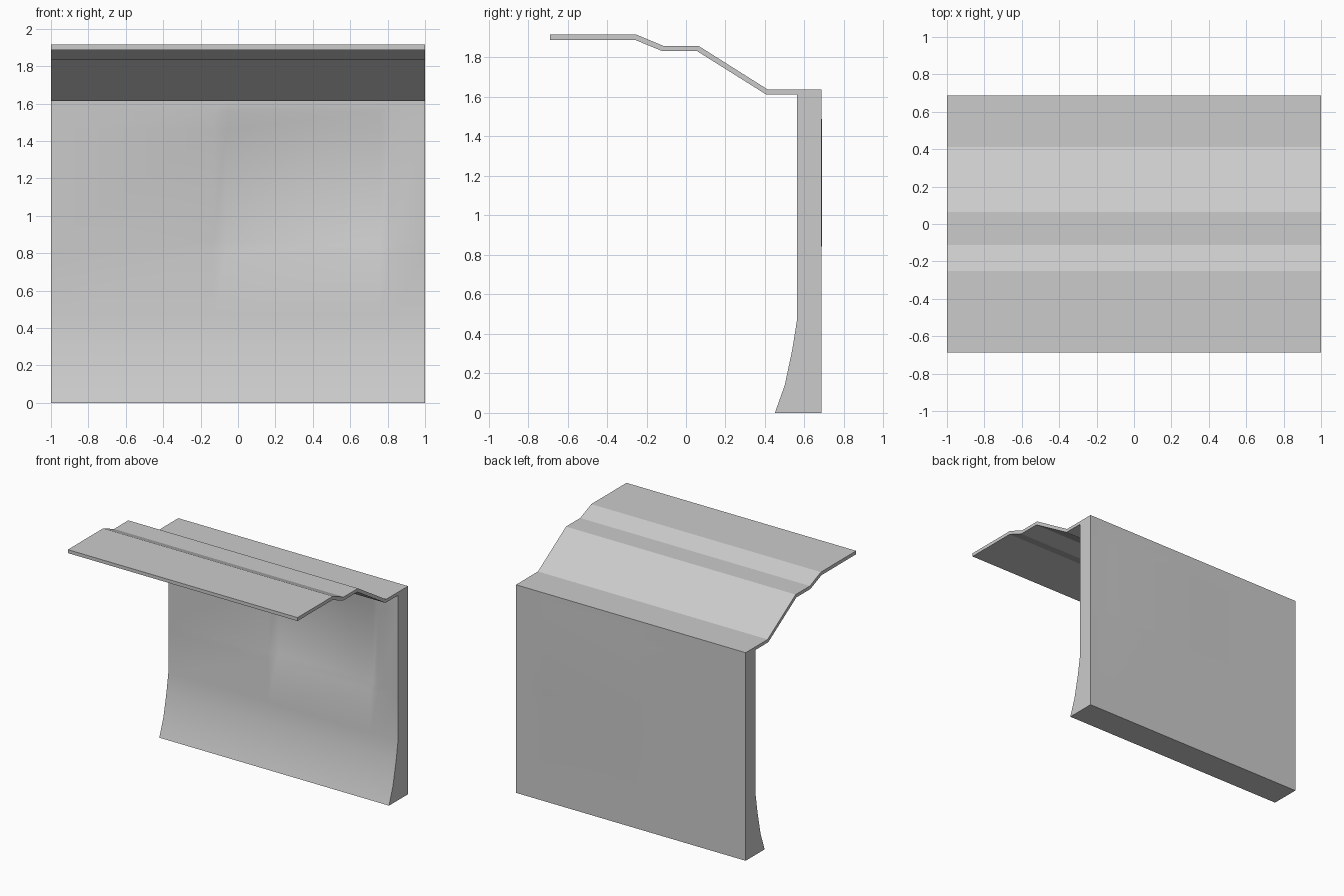
import bpy, bmesh

if "Cube" in bpy.data.objects:
    bpy.data.objects.remove(bpy.data.objects["Cube"])

# Columns along x and the ones that lie inside the sunken panel
cols = [-1.0, -0.13, -0.06, 0.76, 0.82, 1.0]
inner_cols = {-0.06, 0.76}
panel_rows = {0.86, 1.46}
recess, bulge = 0.03, 0.002

# Cross-section pieces as (y, z)
wall_front = [(0.45, 0), (0.50, 0.14), (0.538, 0.32), (0.562, 0.47),
              (0.562, 0.80), (0.562, 0.86), (0.562, 1.46), (0.562, 1.56),
              (0.562, 1.613)]
canopy_under = [(0.405, 1.613), (0.056, 1.832), (-0.12, 1.832),
                (-0.256, 1.888), (-0.688, 1.888)]
canopy_top = [(-0.688, 1.915), (-0.25, 1.915), (-0.113, 1.858),
              (0.064, 1.858), (0.413, 1.638), (0.686, 1.638)]
wall_back = [(0.686, 1.56), (0.686, 1.46), (0.686, 0.86), (0.686, 0.80), (0.686, 0)]


def section(x):
    """Ring of points at one x, pushed back where the panel is."""
    sunk = x in inner_cols
    front = [(x, y + (recess if sunk and z in panel_rows else 0), z) for y, z in wall_front]
    canopy = [(x, y, z) for y, z in canopy_under + canopy_top]
    back = [(x, y + (bulge if sunk and z in panel_rows else 0), z) for y, z in wall_back]
    return front + canopy + back


# Wall with flared foot, shallow panel and stepped canopy, in one skin
bm = bmesh.new()
rings = [[bm.verts.new(p) for p in section(x)] for x in cols]
n = len(rings[0])
for a, b in zip(rings, rings[1:]):
    for i in range(n):
        j = (i + 1) % n
        bm.faces.new((a[i], a[j], b[j], b[i]))

# End caps
bm.faces.new(rings[0])
bm.faces.new(rings[-1])
bmesh.ops.recalc_face_normals(bm, faces=bm.faces)

mesh = bpy.data.meshes.new("wall_with_canopy")
bm.to_mesh(mesh)
bm.free()
obj = bpy.data.objects.new("wall_with_canopy", mesh)
bpy.context.collection.objects.link(obj)

# Soft shading on the wall, crisp folds on the canopy
bpy.context.view_layer.objects.active = obj
obj.select_set(True)
bpy.ops.object.shade_smooth_by_angle(angle=0.52)
for f in mesh.polygons:
    if f.center.z > 1.6:
        f.use_smooth = False
